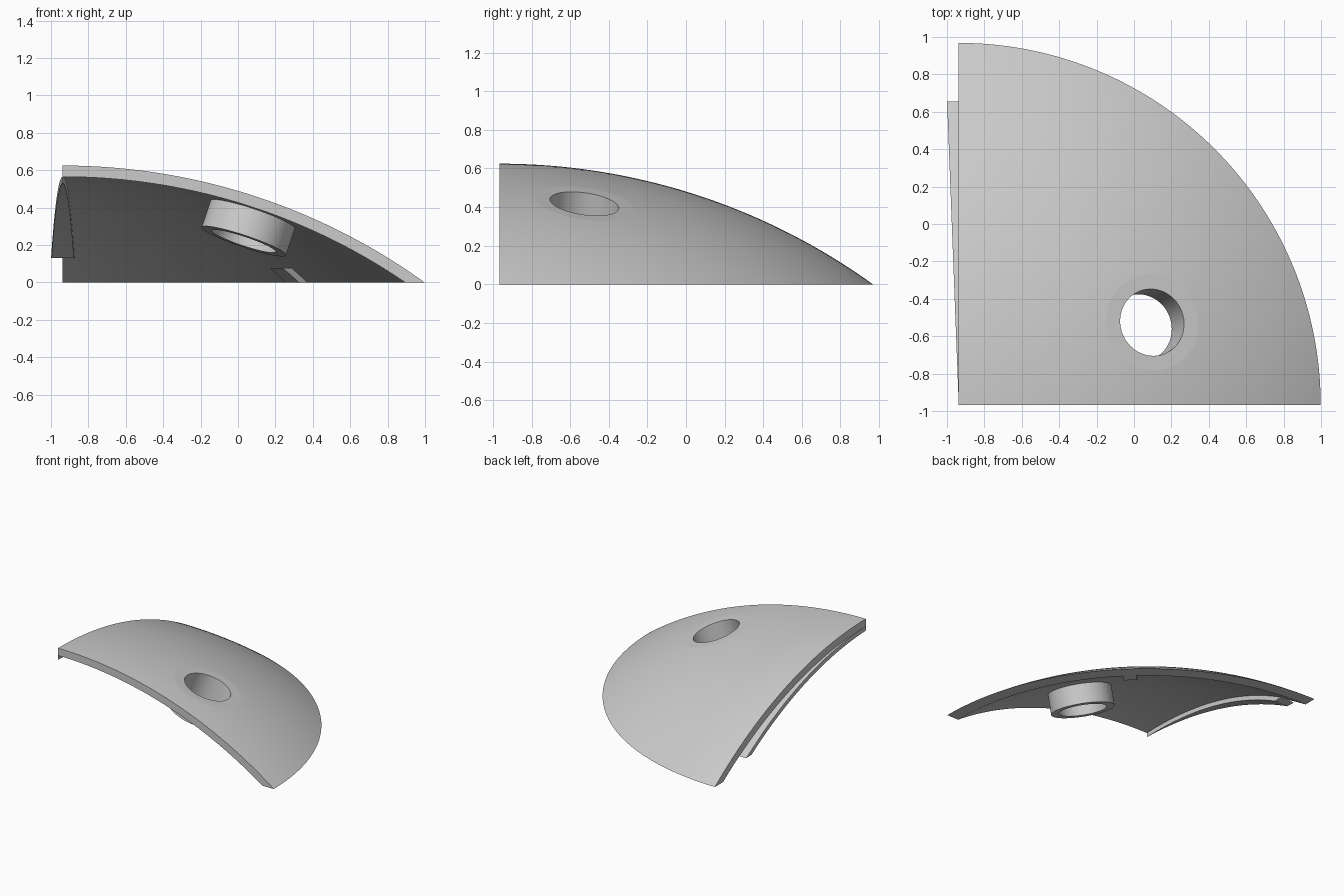
import bpy, bmesh, math
from mathutils import Vector

if "Cube" in bpy.data.objects:
    bpy.data.objects.remove(bpy.data.objects["Cube"], do_unlink=True)

# Common centre of every spherical surface
CENTRE = Vector((-0.937, -0.967, -2.683))
DROP = -CENTRE.z
R_OUT, R_IN, R_RIB = 3.308, 3.248, 3.213

grey = bpy.data.materials.new("light_grey")
grey.use_nodes = True
colour = (0.6, 0.6, 0.6, 1)
grey.diffuse_color = colour
grey.node_tree.nodes["Principled BSDF"].inputs["Base Color"].default_value = colour


def finish(name, bm):
    bmesh.ops.remove_doubles(bm, verts=bm.verts[:], dist=1e-5)
    bmesh.ops.recalc_face_normals(bm, faces=bm.faces[:])
    mesh = bpy.data.meshes.new(name)
    bm.to_mesh(mesh)
    bm.free()
    mesh.materials.append(grey)
    obj = bpy.data.objects.new(name, mesh)
    bpy.context.collection.objects.link(obj)
    return obj


def arc(radius, z_low, z_high, steps):
    """Points (r, z) on a sphere between two heights, top first."""
    top = math.acos(min(1, (z_high + DROP) / radius))
    end = math.acos((z_low + DROP) / radius)
    angles = [top + (end - top) * i / steps for i in range(steps + 1)]
    return [(radius * math.sin(a), radius * math.cos(a) - DROP) for a in angles]


def shell_sector(name, r_low, r_high, z_low, z_high, start, end, steps, turns):
    """Slice of a spherical shell between two angles and two heights."""
    profile = arc(r_high, z_low, z_high, steps) + arc(r_low, z_low, z_high, steps)[::-1]
    bm = bmesh.new()
    rings = []
    for j in range(turns + 1):
        a = math.radians(start + (end - start) * j / turns)
        rings.append([bm.verts.new((CENTRE.x + r * math.cos(a),
                                    CENTRE.y + r * math.sin(a), z)) for r, z in profile])
    n = len(profile)
    for lo, hi in zip(rings, rings[1:]):
        for i in range(n):
            k = (i + 1) % n
            if profile[i][0] < 1e-6 and profile[k][0] < 1e-6:
                continue
            bm.faces.new((lo[i], lo[k], hi[k], hi[i]))
    # End caps as strips of quads
    for ring in (rings[0], rings[-1]):
        for i in range(steps):
            bm.faces.new((ring[i], ring[i + 1], ring[n - 2 - i], ring[n - 1 - i]))
    return finish(name, bm)


# Socket axis runs from the sphere centre through the hole
rel = Vector((0.1, -0.525, 0)) - CENTRE
rel.z = math.sqrt(R_OUT ** 2 - rel.x ** 2 - rel.y ** 2)
AXIS = rel.normalized()


def socket_cylinder(name, radius, bottom, top):
    """Cylinder on the socket axis; heights are measured from the outer surface."""
    bm = bmesh.new()
    bmesh.ops.create_cone(bm, cap_ends=True, segments=128, radius1=radius,
                          radius2=radius, depth=top - bottom)
    turn = AXIS.to_track_quat('Z', 'Y').to_matrix().to_4x4()
    turn.translation = CENTRE + AXIS * (R_OUT + (top + bottom) / 2)
    bmesh.ops.transform(bm, matrix=turn, verts=bm.verts[:])
    return finish(name, bm)


def combine(target, other, operation):
    mod = target.modifiers.new("combine", 'BOOLEAN')
    mod.operation, mod.object, mod.solver = operation, other, 'EXACT'
    bpy.context.view_layer.objects.active = target
    bpy.ops.object.modifier_apply(modifier=mod.name)
    bpy.data.objects.remove(other, do_unlink=True)


# Quarter dome with flattened seat, socket tube and through hole
dome = shell_sector("quarter_dome", R_IN, R_OUT, 0, 9, 0, 90, 48, 96)
combine(dome, socket_cylinder("seat_cutter", 0.3, -0.0102, 0.2), 'DIFFERENCE')
combine(dome, socket_cylinder("socket_tube", 0.238, -0.22, -0.035), 'UNION')
combine(dome, socket_cylinder("hole_cutter", 0.18, -0.4, 0.3), 'DIFFERENCE')

# Overlapping seam rail on the left edge, and a small locating rib at the rim
rail = shell_sector("seam_rail", R_RIB, R_IN + 0.0005, 0.131, 9, 87.8, 92.2, 48, 4)
rib = shell_sector("rim_rib", R_RIB, R_IN + 0.002, 0, 0.078, 44.4, 47.6, 6, 4)

for obj in (dome, rail, rib):
    bpy.ops.object.select_all(action='DESELECT')
    obj.select_set(True)
    bpy.context.view_layer.objects.active = obj
    bpy.ops.object.shade_smooth_by_angle(angle=math.radians(3.5))
